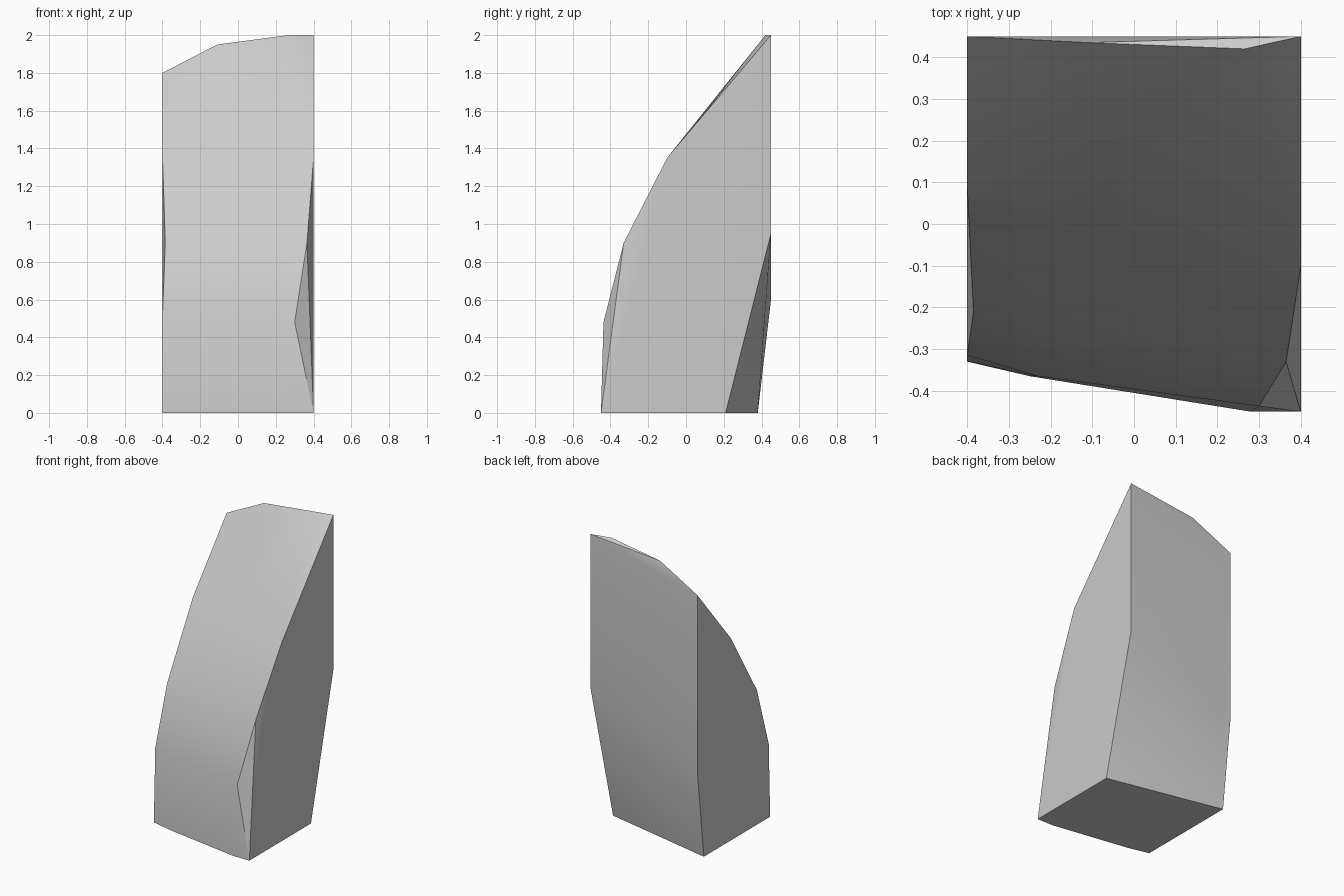
import bpy
import bmesh
import math

cube = bpy.data.objects.get("Cube")
if cube:
    bpy.data.objects.remove(cube, do_unlink=True)

# Single stone colour
stone = bpy.data.materials.new("light_grey_stone")
stone.use_nodes = True
grey = (0.6, 0.6, 0.6, 1)
stone.diffuse_color = grey
stone.node_tree.nodes["Principled BSDF"].inputs["Base Color"].default_value = grey

bm = bmesh.new()


def row(*points):
    return [bm.verts.new(p) for p in points]


def face(*verts):
    return bm.faces.new(verts)


# Rows across the curved front, each from -x to +x
foot = row((-.4, -.33, 0), (-.25, -.365, 0), (.28, -.45, 0), (.4, -.45, 0))
low = row((-.4, -.315, .5), (-.23, -.365, .49), (.3, -.437, .48))
middle = row((-.385, -.21, .9), (-.2, -.25, .9), (.365, -.33, .9))
high = row((-.4, .09, 1.37), (-.1, .01, 1.37), (.4, -.1, 1.35))
top = row((-.4, .45, 1.8), (-.11, .435, 1.95), (.265, .42, 2), (.4, .45, 2))

# Back corners: where the slope begins, and where it meets the ground
back = row((-.4, .45, .6), (.4, .45, .95))
heel = row((-.4, .38, 0), (.4, .21, 0))

# Curved front
rows = [foot, low, middle, high, top]
for a, b in zip(rows, rows[1:]):
    for i in range(2):
        face(a[i], a[i + 1], b[i + 1], b[i])

# Chipped corner, and the top corner
face(foot[2], foot[3], low[2])
face(low[2], foot[3], middle[2])
face(high[2], top[3], top[2])
face(top[1], top[2], top[3])

# Back and undercut
face(top[0], top[1], top[3])
face(top[0], top[3], back[1], back[0])
face(heel[0], back[0], back[1])
face(heel[0], back[1], heel[1])

# Sides, with shallow slivers where the front edge is worn
face(high[0], middle[0], low[0])
face(top[0], high[0], low[0], foot[0], heel[0], back[0])
face(high[2], middle[2], foot[3])
face(foot[3], heel[1], back[1], top[3], high[2])

# Underside
face(*foot, heel[1], heel[0])

bmesh.ops.recalc_face_normals(bm, faces=bm.faces)
mesh = bpy.data.meshes.new("stone_block")
bm.to_mesh(mesh)
bm.free()
mesh.materials.append(stone)
block = bpy.data.objects.new("stone_block", mesh)
bpy.context.collection.objects.link(block)

bpy.ops.object.select_all(action="DESELECT")
block.select_set(True)
bpy.context.view_layer.objects.active = block
bpy.ops.object.shade_smooth_by_angle(angle=math.radians(30))
